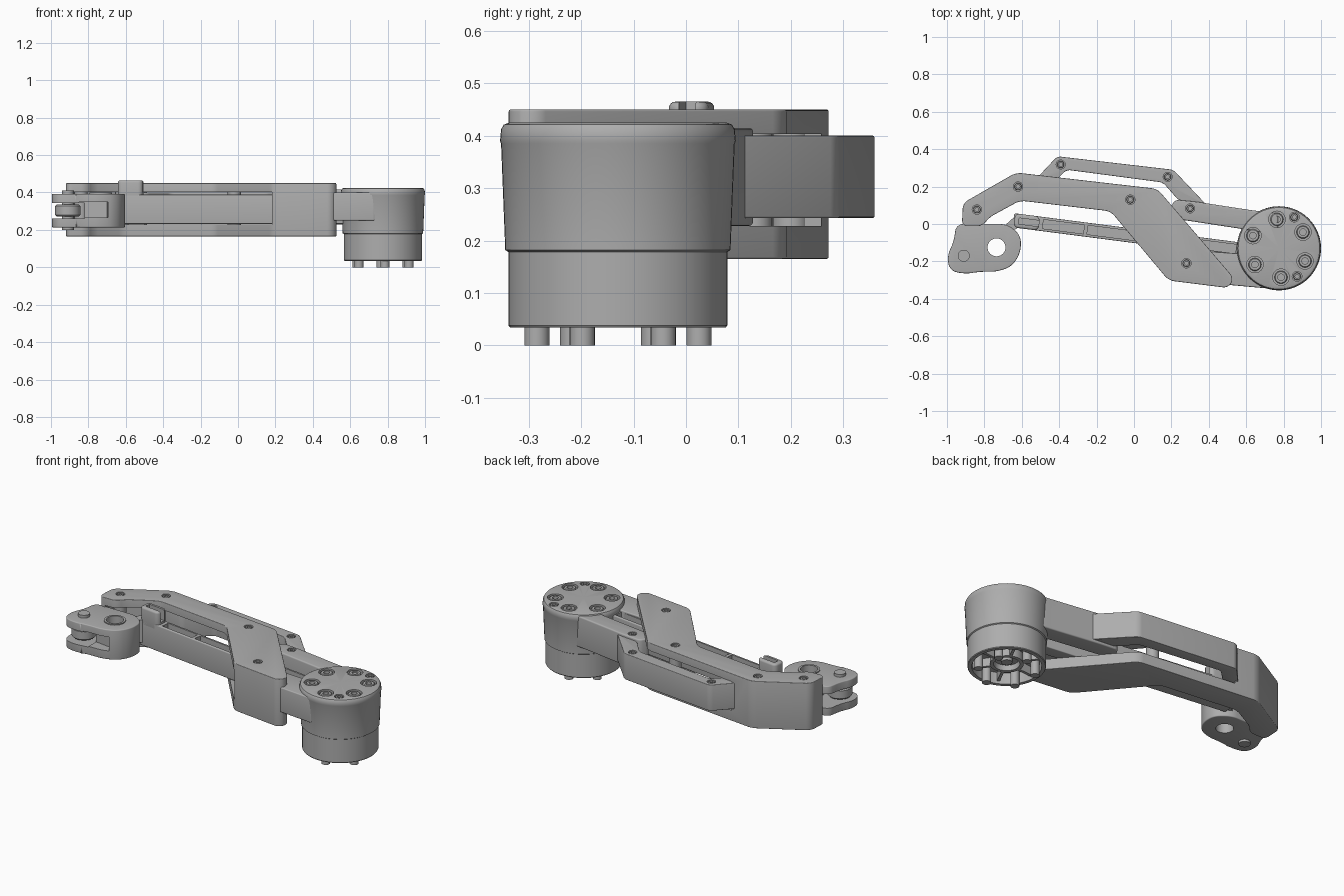
import bpy, bmesh, math
from mathutils import Vector

old = bpy.data.objects.get("Cube")
if old:
    bpy.data.objects.remove(old, do_unlink=True)


def material(name, value):
    m = bpy.data.materials.new(name)
    m.use_nodes = True
    color = (value, value, value, 1)
    m.diffuse_color = color
    m.node_tree.nodes["Principled BSDF"].inputs["Base Color"].default_value = color
    return m


grey = material("machined grey", 0.42)


def finish(name, bm):
    bmesh.ops.recalc_face_normals(bm, faces=bm.faces)
    mesh = bpy.data.meshes.new(name)
    bm.to_mesh(mesh)
    bm.free()
    mesh.materials.append(grey)
    obj = bpy.data.objects.new(name, mesh)
    bpy.context.collection.objects.link(obj)
    return obj


def prism(name, outline, low, high, corner=0.0, edge=0.0):
    """Upright plate with rounded corners and rounded rims."""
    bm = bmesh.new()
    face = bm.faces.new([bm.verts.new((x, y, low)) for x, y in outline])
    if corner:
        bmesh.ops.bevel(bm, geom=bm.verts[:], offset=corner, segments=5,
                        profile=0.5, affect='VERTICES', clamp_overlap=True)
    face = bm.faces[:][0]
    new = bmesh.ops.extrude_face_region(bm, geom=[face], use_keep_orig=True)["geom"]
    bmesh.ops.translate(bm, vec=(0, 0, high - low),
                        verts=[g for g in new if isinstance(g, bmesh.types.BMVert)])
    if edge:
        rims = [e for e in bm.edges if abs(e.verts[0].co.z - e.verts[1].co.z) < 1e-5]
        bmesh.ops.bevel(bm, geom=rims, offset=edge, segments=4, profile=0.5,
                        affect='EDGES', clamp_overlap=True)
    return finish(name, bm)


def lathe(name, profile, x, y, sides=32, phase=0.0):
    """Revolve (radius, height) points about an upright axis."""
    bm = bmesh.new()
    rings = []
    for r, z in profile:
        if r == 0:
            rings.append([bm.verts.new((x, y, z))] * sides)
        else:
            angles = [phase + math.tau * i / sides for i in range(sides)]
            rings.append([bm.verts.new((x + r * math.cos(a), y + r * math.sin(a), z))
                          for a in angles])
    for a, b in zip(rings, rings[1:]):
        for i in range(sides):
            j = (i + 1) % sides
            bm.faces.new(list(dict.fromkeys((a[i], a[j], b[j], b[i]))))
    return finish(name, bm)


def cylinder(name, x, y, r, low, high, sides=24):
    return lathe(name, [(0, low), (r, low), (r, high), (0, high)], x, y, sides)


def cut(target, *cutters):
    for c in cutters:
        c.hide_render = True
        mod = target.modifiers.new("cut", 'BOOLEAN')
        mod.operation = 'DIFFERENCE'
        mod.solver = 'EXACT'
        mod.object = c
        with bpy.context.temp_override(object=target, active_object=target):
            bpy.ops.object.modifier_apply(modifier=mod.name)
        bpy.data.objects.remove(c, do_unlink=True)


def screw(target, x, y, top, r):
    """Counterbore with a hex socket screw sitting in it."""
    cut(target, cylinder("bore", x, y, r, top - 0.025, top + 0.05))
    s = r * 0.78
    head = [(0, top - 0.03), (s, top - 0.03), (s, top - 0.006), (s * 0.88, top - 0.002),
            (s * 0.5, top - 0.002), (s * 0.5, top - 0.018), (0, top - 0.018)]
    lathe("socket_screw", head, x, y, 24)


# Motor hub with a hollow underside
HX, HY = 0.775, -0.13
hub = lathe("hub_housing", [
    (0, 0.425), (0.208, 0.425), (0.218, 0.421), (0.223, 0.412), (0.225, 0.39),
    (0.223, 0.385), (0.215, 0.182), (0.209, 0.178), (0.209, 0.038), (0.206, 0.034),
    (0.186, 0.034), (0.184, 0.1), (0, 0.1)], HX, HY, 64)
for i in range(6):
    a = math.radians(34 + 60 * i)
    px, py = HX + 0.155 * math.cos(a), HY + 0.155 * math.sin(a)
    screw(hub, px, py, 0.425, 0.044)
    cylinder("mounting_pin", px, py, 0.024, 0, 0.11)
    rib = [(HX + r * math.cos(a + math.pi / 6) + t * math.sin(a + math.pi / 6),
            HY + r * math.sin(a + math.pi / 6) - t * math.cos(a + math.pi / 6))
           for r, t in ((0.07, -0.008), (0.19, -0.008), (0.19, 0.008), (0.07, 0.008))]
    prism("hub_rib", rib, 0.05, 0.11)
for px, py in ((0.857, 0.037), (0.872, -0.28)):
    screw(hub, px, py, 0.425, 0.026)
lathe("hub_output_ring", [(0.09, 0.11), (0.09, 0.05), (0.07, 0.05), (0.065, 0.08),
                          (0.03, 0.08), (0.03, 0.06), (0, 0.06)], HX, HY)

# Arms reaching from the hub to the linkage
hub_arm = prism("hub_upper_arm", [(0.77, 0.055), (0.62, 0.075), (0.34, 0.118), (0.22, 0.13),
                (0.19, 0.08), (0.24, 0.025), (0.6, -0.03), (0.77, -0.06)],
                0.228, 0.415, 0.02, 0.008)
screw(hub_arm, 0.3, 0.083, 0.415, 0.024)
prism("hub_lower_arm", [(0.74, -0.347), (0.5, -0.325), (0.24, -0.27), (0.2, -0.21),
      (0.27, -0.14), (0.6, -0.16), (0.74, -0.16)], 0.25, 0.4, 0.02, 0.006)

# Large bent cover, hollowed by a slot for the links
cover = prism("main_cover", [
    (-0.92, -0.012), (-0.915, 0.112), (-0.63, 0.275), (0.125, 0.188), (0.535, -0.29),
    (0.505, -0.342), (0.185, -0.302), (-0.125, 0.068), (-0.61, 0.125), (-0.775, 0.035),
    (-0.81, -0.012)], 0.165, 0.45, 0.035, 0.028)
cut(cover, prism("slot", [
    (-0.88, -0.1), (-0.88, 0.09), (-0.62, 0.235), (-0.5, 0.225), (-0.45, 0.35), (0.2, 0.3),
    (0.7, -0.29), (0.48, -0.298), (0.21, -0.262), (0.15, -0.33), (-0.2, -0.05),
    (-0.6, 0.0)], 0.228, 0.403))
for px, py in ((-0.62, 0.2), (-0.84, 0.077), (-0.02, 0.13), (0.28, -0.21)):
    screw(cover, px, py, 0.45, 0.025)
    cylinder("cover_pivot", px, py, 0.035, 0.2, 0.42)

# Outer bent link behind the cover
outer = prism("outer_link", [
    (-0.65, 0.2), (-0.62, 0.235), (-0.52, 0.245), (-0.41, 0.362), (0.21, 0.29),
    (0.39, 0.1), (0.24, 0.125), (0.155, 0.222), (-0.36, 0.29), (-0.49, 0.16),
    (-0.6, 0.165)], 0.243, 0.4, 0.02, 0.01)
for px, py in ((-0.392, 0.318), (0.18, 0.252)):
    screw(outer, px, py, 0.4, 0.024)

# Straight lower link, a ribbed channel open on top
D = Vector((0.99, -0.128)).normalized()
N = Vector((-D.y, D.x))
START = Vector((-0.645, 0.02))


def along(a, b, low, high):
    pts = [START + D * s + N * t for s, t in ((a, low), (b, low), (b, high), (a, high))]
    return [tuple(p) for p in pts]


link = prism("lower_link", along(0, 1.3, -0.038, 0.038), 0.232, 0.388, 0.012, 0.005)
cut(link, *[prism("pocket", along(a, b, -0.024, 0.024), 0.27, 0.5)
            for a, b in ((0.16, 0.38), (0.4, 0.72), (0.74, 1.2))])
tab = prism("link_end_tab", along(0.005, 0.14, -0.038, 0.038), 0.35, 0.465, 0.025, 0.012)
cut(tab, prism("tab_slot", along(0.03, 0.2, -0.016, 0.016), 0.4, 0.6))
prism("link_hook", [(-0.73, -0.045), (-0.65, 0.03), (-0.6, 0.02), (-0.62, -0.02),
                    (-0.68, -0.055)], 0.25, 0.388, 0.008)

# Forked end knuckle
knuckle = prism("end_knuckle", [
    (-0.95, 0.0), (-0.78, 0.0), (-0.68, 0.0), (-0.605, -0.06), (-0.605, -0.15),
    (-0.65, -0.225), (-0.73, -0.255), (-0.83, -0.255), (-0.9, -0.268), (-0.985, -0.25),
    (-1.0, -0.17), (-0.965, -0.1)], 0.213, 0.393, 0.04, 0.006)
cut(knuckle,
    prism("fork_gap", [(-1.1, -0.4), (-0.82, -0.4), (-0.82, 0.1), (-1.1, 0.1)], 0.26, 0.345),
    prism("front_pocket", [(-0.85, -0.4), (-0.67, -0.4), (-0.7, -0.2), (-0.85, -0.18)],
          0.265, 0.35),
    cylinder("knuckle_hole", -0.735, -0.125, 0.048, 0.1, 0.5, 32))
lathe("hole_collar", [(0.048, 0.38), (0.06, 0.38), (0.06, 0.399), (0.048, 0.399),
                      (0.048, 0.38)], -0.735, -0.125)
cylinder("fork_pin", -0.91, -0.17, 0.032, 0.2, 0.41)
lathe("fork_roller", [(0, 0.272), (0.06, 0.272), (0.068, 0.28), (0.068, 0.327),
                      (0.06, 0.335), (0, 0.335)], -0.91, -0.17)

# Smooth curved walls, keep hard edges
bpy.ops.object.select_all(action='DESELECT')
for obj in bpy.context.scene.objects:
    if obj.type == 'MESH':
        obj.select_set(True)
        bpy.context.view_layer.objects.active = obj
bpy.ops.object.shade_smooth_by_angle(angle=math.radians(32))
